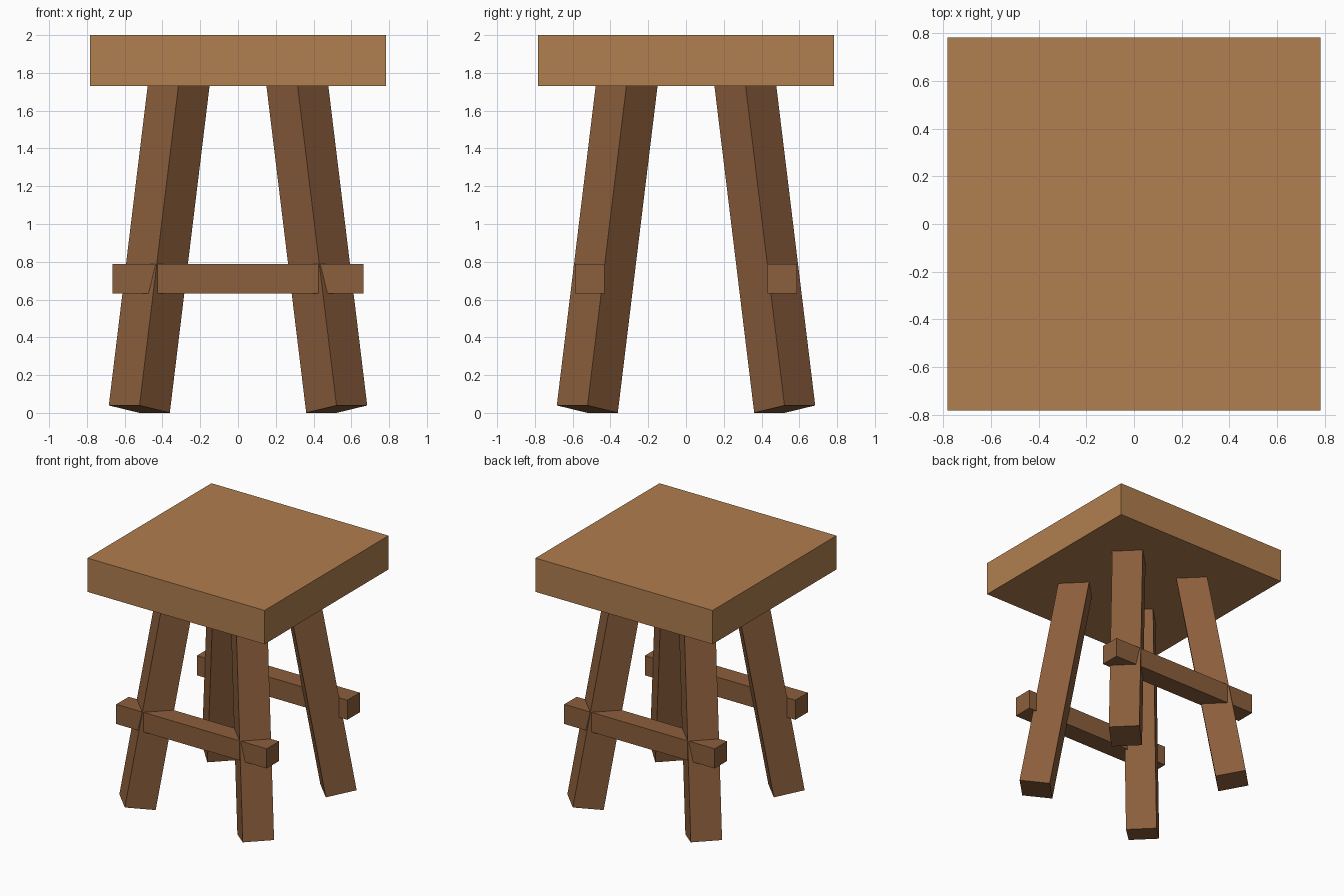
import bpy
import bmesh
from math import radians, tan
from mathutils import Matrix, Vector

if "Cube" in bpy.data.objects:
    bpy.data.objects.remove(bpy.data.objects["Cube"])


def material(name, rgb):
    """Flat colour given as 0-255 sRGB, stored as linear."""
    lin = [((c / 255 + 0.055) / 1.055) ** 2.4 for c in rgb]
    mat = bpy.data.materials.new(name)
    mat.diffuse_color = (*lin, 1)
    mat.use_nodes = True
    mat.node_tree.nodes["Principled BSDF"].inputs["Base Color"].default_value = mat.diffuse_color
    return mat


seat_wood = material("light_brown_wood", (176, 126, 78))
leg_wood = material("dark_brown_wood", (139, 94, 60))


def box(name, size, matrix, mat):
    mesh = bpy.data.meshes.new(name)
    bm = bmesh.new()
    bmesh.ops.create_cube(bm, size=1, matrix=matrix @ Matrix.Diagonal((*size, 1)))
    bm.to_mesh(mesh)
    bm.free()
    mesh.materials.append(mat)
    obj = bpy.data.objects.new(name, mesh)
    bpy.context.collection.objects.link(obj)
    return obj


# Thick square seat
box("seat", (1.565, 1.565, 0.27), Matrix.Translation((0, 0, 1.865)), seat_wood)

# Four square legs splayed along the diagonals, ends cut square to the leg
TILT = radians(9.76)
LEG_WIDTH = 0.23
FOOT_Z, TOP_Z = 0.02, 1.8
foot_radius = 0.5225 * 2 ** 0.5
top_radius = foot_radius - (TOP_Z - FOOT_Z) * tan(TILT)
for i, name in enumerate(("back_right", "back_left", "front_left", "front_right")):
    spin = Matrix.Rotation(radians(45 + 90 * i), 4, "Z")
    foot = Vector((foot_radius, 0, FOOT_Z))
    top = Vector((top_radius, 0, TOP_Z))
    place = spin @ Matrix.Translation((foot + top) / 2) @ Matrix.Rotation(-TILT, 4, "Y")
    box(name + "_leg", (LEG_WIDTH, LEG_WIDTH, (top - foot).length), place, leg_wood)

# Front and back stretchers passing through the legs
for name, side in (("front", -1), ("back", 1)):
    box(name + "_stretcher", (1.33, 0.157, 0.157),
        Matrix.Translation((0, side * 0.509, 0.71)), leg_wood)
